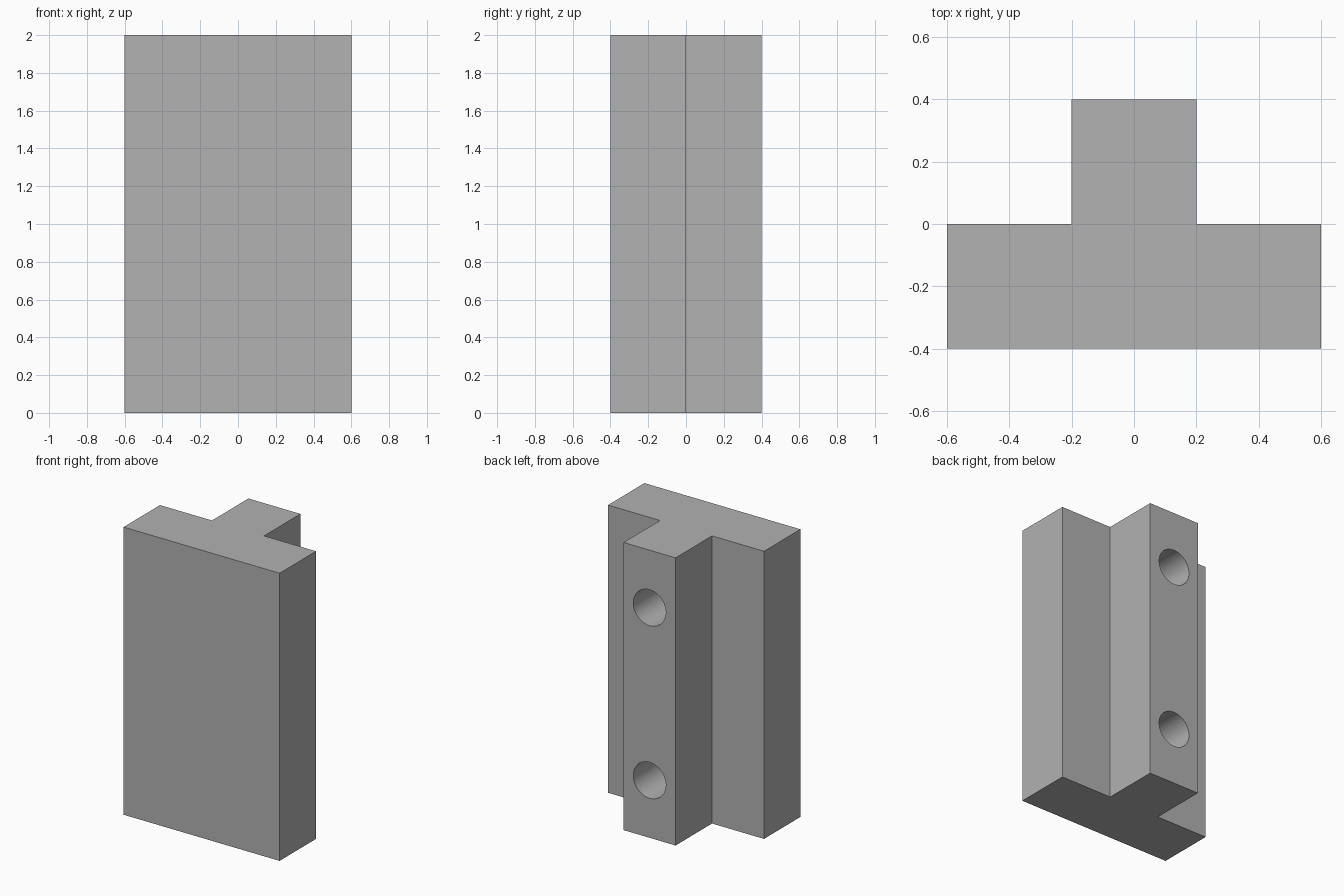
import bpy, bmesh, math

if "Cube" in bpy.data.objects:
    bpy.data.objects.remove(bpy.data.objects["Cube"])

HEIGHT = 2.0
HOLE_RADIUS, HOLE_DEPTH = 0.125, 0.6
HOLE_HEIGHTS = (0.4, 1.6)

grey = bpy.data.materials.new("plain grey")
grey.diffuse_color = (0.445, 0.445, 0.445, 1)
grey.use_nodes = True
grey.node_tree.nodes["Principled BSDF"].inputs["Base Color"].default_value = grey.diffuse_color

# T-shaped block: right half of the profile, mirrored and extruded upward
half = [(0.6, -0.4), (0.6, 0.0), (0.2, 0.0), (0.2, 0.4)]
profile = half + [(-x, y) for x, y in reversed(half)]
bm = bmesh.new()
base = bm.faces.new([bm.verts.new((x, y, 0)) for x, y in profile])
top = bmesh.ops.extrude_face_region(bm, geom=[base])["geom"]
bmesh.ops.translate(bm, vec=(0, 0, HEIGHT),
                    verts=[v for v in top if isinstance(v, bmesh.types.BMVert)])
bmesh.ops.recalc_face_normals(bm, faces=bm.faces)
mesh = bpy.data.meshes.new("t_block")
bm.to_mesh(mesh)
bm.free()
mesh.materials.append(grey)
block = bpy.data.objects.new("t_block", mesh)
bpy.context.collection.objects.link(block)

# Two blind holes bored into the back of the rib
for z in HOLE_HEIGHTS:
    overshoot = 0.1
    bpy.ops.mesh.primitive_cylinder_add(
        vertices=48, radius=HOLE_RADIUS, depth=HOLE_DEPTH + overshoot,
        location=(0, 0.4 + (overshoot - HOLE_DEPTH) / 2, z),
        rotation=(math.pi / 2, 0, 0))
    cutter = bpy.context.object
    cutter.name = "hole_cutter"
    cutter.hide_render = True
    cutter.data.materials.append(grey)
    bore = block.modifiers.new("bore", 'BOOLEAN')
    bore.operation, bore.solver, bore.object = 'DIFFERENCE', 'EXACT', cutter
    bpy.ops.object.select_all(action='DESELECT')
    block.select_set(True)
    bpy.context.view_layer.objects.active = block
    bpy.ops.object.modifier_apply(modifier=bore.name)
    bpy.data.objects.remove(cutter, do_unlink=True)

# Smooth hole walls, crisp outer edges
bpy.ops.object.shade_smooth_by_angle(angle=math.radians(30))
